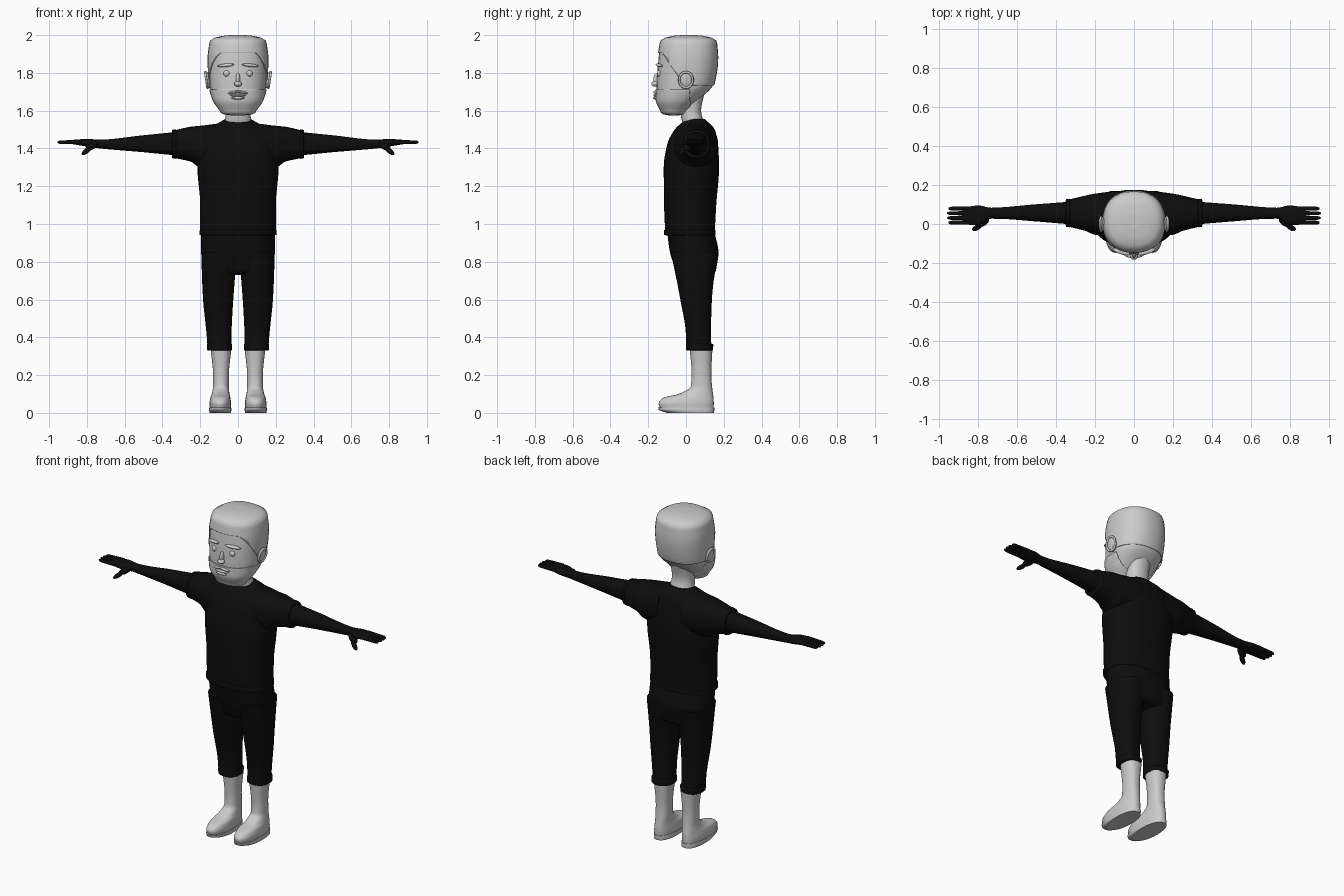
import bpy, bmesh, math
from mathutils import Vector

cube = bpy.data.objects.get("Cube")
if cube:
    bpy.data.objects.remove(cube)


def material(name, value):
    m = bpy.data.materials.new(name)
    m.use_nodes = True
    colour = (value, value, value, 1)
    m.diffuse_color = colour
    m.node_tree.nodes["Principled BSDF"].inputs["Base Color"].default_value = colour
    return m


GREY = material("light grey", 0.6)
BLACK = material("black cloth", 0.004)
SIDES = (("left", 1), ("right", -1))


def add_object(name, bm, mat):
    bmesh.ops.recalc_face_normals(bm, faces=bm.faces)
    for face in bm.faces:
        face.smooth = True
    mesh = bpy.data.meshes.new(name)
    bm.to_mesh(mesh)
    bm.free()
    mesh.materials.append(mat)
    ob = bpy.data.objects.new(name, mesh)
    bpy.context.collection.objects.link(ob)
    return ob


def flowing(rows, steps=5):
    """Fill in rings between the given ones with a smooth curve that never overshoots."""
    rows = [Vector(row) for row in rows]
    slopes = [(b - a) / (b[0] - a[0]) for a, b in zip(rows, rows[1:])]
    tangents = [slopes[0]]
    for before, after in zip(slopes, slopes[1:]):
        tangents.append(Vector([2 * p * q / (p + q) if p * q > 0 else 0
                                for p, q in zip(before, after)]))
    tangents.append(slopes[-1])
    filled = []
    for i in range(len(rows) - 1):
        a, b = rows[i], rows[i + 1]
        span = b[0] - a[0]
        for k in range(steps):
            t = k / steps
            ease = t * t * (3 - 2 * t)
            filled.append(a.lerp(b, ease) + span * t * (1 - t) *
                          ((1 - t) * tangents[i] - t * tangents[i + 1]))
    return filled + [rows[-1]]


def dome(row, height):
    """Shrinking rings that round off an end."""
    position, centre, half, low, high = row
    middle = (low + high) / 2
    rings = []
    for h in (.4, .7, .9, .98):
        size = math.sqrt(1 - h ** 3)
        rings.append((position + h * height, centre, half * size,
                      middle + (low - middle) * size, middle + (high - middle) * size))
    return rings


def loft(name, rows, mat, axis="z", side=1, start=0, end=0, sides=32):
    """Rows hold position, centre, half width, low and high; start and end are dome heights."""
    rings = flowing(rows)
    if start:
        rings = dome(rows[0], -start)[::-1] + rings
    if end:
        rings = rings + dome(rows[-1], end)
    bm = bmesh.new()
    loops = []
    for position, centre, half, low, high in rings:
        loop = []
        for i in range(sides):
            angle = math.tau * i / sides
            c, s = math.cos(angle), math.sin(angle)
            u = centre + half * math.copysign(abs(c) ** .87, c)
            v = (low + high) / 2 + (high - low) / 2 * math.copysign(abs(s) ** .87, s)
            x, y, z = (u, v, position) if axis == "z" else (position, u, v)
            loop.append(bm.verts.new((side * x, y, z)))
        loops.append(loop)
    for lower, upper in zip(loops, loops[1:]):
        for i in range(sides):
            j = (i + 1) % sides
            bm.faces.new((lower[i], lower[j], upper[j], upper[i]))
    for loop in (loops[0], loops[-1]):
        for edge in bm.faces.new(loop).edges:
            edge.smooth = False
    return add_object(name, bm, mat)


def ball(name, loc, size, mat, rot=(0, 0, 0)):
    bpy.ops.mesh.primitive_uv_sphere_add(segments=24, ring_count=14, location=loc, rotation=rot)
    ob = bpy.context.object
    ob.name = name
    ob.scale = size
    ob.data.materials.append(mat)
    bpy.ops.object.shade_smooth()


# Head and neck
head = loft("head", [
    (1.6, 0, .09, -.13, 0), (1.66, 0, .13, -.155, .07), (1.74, 0, .15, -.155, .145),
    (1.88, 0, .155, -.145, .165), (1.95, 0, .147, -.135, .16)], GREY, start=.02, end=.045)
loft("neck", [(1.5, 0, .08, -.01, .11), (1.6, 0, .064, -.03, .08), (1.7, 0, .07, -.03, .1)], GREY)


# Hair and beard are thin shells cut from the head surface
def head_shell(name, planes, keep):
    bm = bmesh.new()
    bm.from_mesh(head.data)
    for point, normal in planes:
        bmesh.ops.bisect_plane(bm, geom=bm.verts[:] + bm.edges[:] + bm.faces[:],
                               plane_co=point, plane_no=normal)
    unwanted = [f for f in bm.faces if not keep(f.calc_center_median())]
    bmesh.ops.delete(bm, geom=unwanted, context="FACES")
    shell = add_object(name, bm, GREY)
    solid = shell.modifiers.new("thickness", "SOLIDIFY")
    solid.thickness, solid.offset = .006, 1


UP, BACK = Vector((0, 0, 1)), Vector((0, 1, 0))
TEMPLE = Vector((0, -.13, 1.92))
temple_normal = Vector((0, .14, .09)).normalized()
forehead, nape, jaw, ear_line = 1.905, 1.735, 1.712, .02
head_shell("hair", [(UP * forehead, UP), (UP * nape, UP), (TEMPLE, temple_normal)],
           lambda p: p.z > forehead or (p.z > nape and (p - TEMPLE).dot(temple_normal) > 0))
head_shell("beard", [(UP * jaw, UP), (BACK * ear_line, BACK)],
           lambda p: p.z < jaw and p.y < ear_line)

# Face
ball("nose_bridge", (0, -.153, 1.765), (.012, .02, .035), GREY)
ball("nose_tip", (0, -.163, 1.742), (.02, .02, .015), GREY)
ball("upper_lip", (0, -.16, 1.681), (.042, .013, .007), GREY)
ball("lower_lip", (0, -.16, 1.667), (.034, .014, .008), GREY)
for label, s in SIDES:
    ball(label + "_eye", (s * .06, -.14, 1.797), (.017, .014, .017), GREY)
    ball(label + "_eyebrow", (s * .065, -.142, 1.84), (.046, .013, .009), GREY, (0, s * .1, s * .3))
    ball(label + "_moustache", (s * .024, -.16, 1.697), (.03, .012, .007), GREY, (0, s * .2, s * .2))
    ball(label + "_ear", (s * .16, 0, 1.762), (.013, .035, .046), GREY, (0, s * .15, 0))
    bpy.ops.mesh.primitive_torus_add(major_radius=.036, minor_radius=.006, major_segments=28,
                                     minor_segments=8, location=(s * .168, 0, 1.763),
                                     rotation=(0, math.pi / 2 + s * .15, 0))
    rim = bpy.context.object
    rim.name = label + "_ear_rim"
    rim.scale.x = 1.15
    rim.data.materials.append(GREY)
    bpy.ops.object.shade_smooth()

# Shirt body and hem
loft("shirt_body", [
    (.95, 0, .2, -.11, .152), (1.1, 0, .2, -.116, .16), (1.3, 0, .215, -.118, .175),
    (1.42, 0, .2, -.1, .17), (1.5, 0, .155, -.06, .152), (1.555, 0, .07, 0, .1)], BLACK)
loft("shirt_hem", [(.943, 0, .203, -.116, .157), (.966, 0, .204, -.117, .157)],
     BLACK, start=.006, end=.006)

# Trousers: hips
loft("trouser_hips", [(.76, 0, .18, -.055, .16), (.85, 0, .195, -.085, .172),
                      (.96, 0, .195, -.1, .15)], BLACK, start=.03)

for label, s in SIDES:
    # Sleeve with cuff, then arm and palm, running outward along x
    loft(label + "_sleeve", [
        (.08, .05, .12, 1.3, 1.535), (.2, .05, .105, 1.3, 1.52), (.25, .055, .09, 1.33, 1.515),
        (.34, .056, .068, 1.35, 1.495)], BLACK, "x", s)
    loft(label + "_sleeve_cuff", [(.33, .056, .073, 1.345, 1.502), (.347, .056, .071, 1.348, 1.498)],
         BLACK, "x", s, .004, .004)
    loft(label + "_arm", [
        (.3, .056, .06, 1.36, 1.49), (.5, .057, .044, 1.38, 1.47), (.73, .055, .028, 1.4, 1.447),
        (.8, .045, .05, 1.41, 1.45), (.86, .043, .044, 1.42, 1.447)], BLACK, "x", s, end=.02)

    # Four fingers in a fan, and the thumb
    for i, finger in enumerate(("index", "middle", "ring", "little")):
        y = .007 + .024 * i
        reach = .04 - .006 * abs(i - 1.5)
        loft(label + "_" + finger + "_finger",
             [(.83, y, .011, 1.422, 1.446), (.92, y, .01, 1.423, 1.443)],
             BLACK, "x", s, end=reach, sides=12)
    ball(label + "_thumb_base", (s * .775, .01, 1.412), (.04, .022, .018), BLACK, (0, s * .5, -s * .5))
    ball(label + "_thumb", (s * .803, -.018, 1.386), (.033, .014, .013), BLACK, (0, s * .6, -s * .5))

    # Trouser leg with cuff
    loft(label + "_trouser_leg", [
        (.34, .098, .063, 0, .137), (.4, .1, .065, 0, .132), (.6, .105, .08, -.03, .137),
        (.85, .1, .095, -.08, .17)], BLACK, "z", s)
    loft(label + "_trouser_cuff", [(.334, .098, .066, 0, .143), (.36, .098, .067, 0, .145)],
         BLACK, "z", s, .006, .01)

    # Lower leg running into the boot, with a sole that lifts at the toe
    loft(label + "_boot", [
        (.01, .094, .054, -.13, .145), (.05, .094, .057, -.145, .147), (.08, .093, .053, -.12, .146),
        (.1, .092, .047, -.04, .143), (.14, .09, .042, .025, .138), (.2, .09, .042, .03, .134),
        (.34, .09, .055, .02, .14)], GREY, "z", s)
    loft(label + "_sole", [(0, .094, .056, -.1, .148), (.016, .094, .059, -.143, .15),
                           (.028, .094, .058, -.148, .15)], GREY, "z", s)
